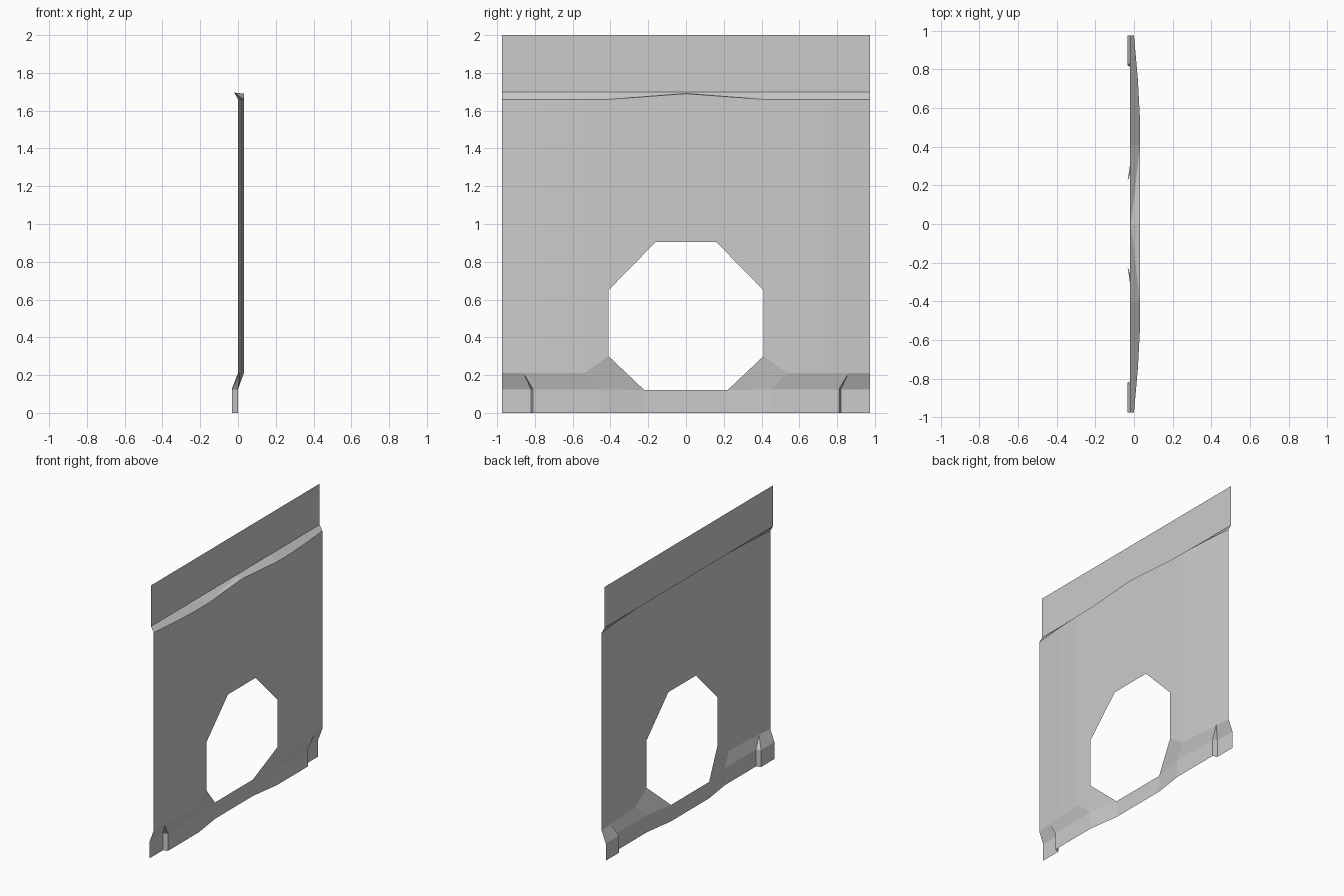
import bpy
import bmesh

cube = bpy.data.objects.get("Cube")
if cube:
    bpy.data.objects.remove(cube, do_unlink=True)

grey = bpy.data.materials.new("plain grey")
grey.use_nodes = True
colour = (0.6, 0.6, 0.6, 1)
grey.diffuse_color = colour
grey.node_tree.nodes["Principled BSDF"].inputs["Base Color"].default_value = colour

SIDE, BACK, FRONT = 0.975, -0.033, 0.031
TOP, SHOULDER, BEND, LIP = 2.0, 1.66, 0.21, 0.125


def bow(y):
    """Depth of the gently bowed panel at a distance from its middle."""
    if y > 0.75:
        return 0.02 * (SIDE - y) / (SIDE - 0.75)
    return min(FRONT, 0.02 + (FRONT - 0.02) * (0.75 - y) / 0.21)


def on_panel(y, z):
    return (bow(y), y, z)


def row(z, *ys):
    return [on_panel(y, z) for y in ys]


def drop(points):
    """Quads from a polyline straight down to the ground."""
    return [[a, b, (b[0], b[1], 0), (a[0], a[1], 0)]
            for a, b in zip(points, points[1:])]


def make_part(name, faces):
    """One half of a sheet, mirrored across the middle."""
    bm = bmesh.new()
    for face in faces:
        bm.faces.new([bm.verts.new(p) for p in face])
    bmesh.ops.remove_doubles(bm, verts=bm.verts[:], dist=0.0001)
    bmesh.ops.recalc_face_normals(bm, faces=bm.faces[:])
    if sum(f.normal.x * f.calc_area() for f in bm.faces) < 0:
        bmesh.ops.reverse_faces(bm, faces=bm.faces[:])
    mesh = bpy.data.meshes.new(name)
    bm.to_mesh(mesh)
    bm.free()
    mesh.materials.append(grey)
    obj = bpy.data.objects.new(name, mesh)
    bpy.context.collection.objects.link(obj)
    mirror = obj.modifiers.new("mirror", "MIRROR")
    mirror.use_axis = (False, True, False)
    return obj


# Shared edges
t_side, t_outer, t_inner, t_mid = row(SHOULDER, SIDE, 0.75, 0.54, 0.41)
t_crown = on_panel(0, 1.69)
b_side, b_step, b_outer, b_inner = row(BEND, SIDE, 0.86, 0.75, 0.54)
hole_top, hole_mid = on_panel(0.16, 0.905), on_panel(0, 0.905)
hole_high, hole_low = on_panel(0.41, 0.65), on_panel(0.41, 0.3)

# Main panel around the eight-sided opening
make_part("main_panel", [
    [t_side, t_outer, b_outer, b_step, b_side],
    [t_outer, t_inner, b_inner, b_outer],
    [t_inner, t_mid, hole_high, hole_low, b_inner],
    [t_mid, t_crown, hole_mid, hole_top, hole_high],
])

# Sloping ledge with a raised flat crown in the middle
u_side, u_mid, u_centre = [(-0.022, y, 1.7) for y in (SIDE, 0.41, 0)]
crease = (-0.015, 0, 1.695)
make_part("shoulder_ledge", [
    [t_side, t_outer, t_inner, t_mid, u_mid, u_side],
    [t_mid, crease, u_centre, u_mid],
    [t_mid, t_crown, crease],
])

# Flat upright flange
make_part("top_flange", [
    [u_side, u_mid, u_centre, (-0.022, 0, TOP), (-0.022, SIDE, TOP)],
])

# Inward bend and stepped lower lip
l_side, l_step = (BACK, SIDE, LIP), (BACK, 0.82, LIP)
m_step, m_inner = (0, 0.81, LIP), (0, 0.45, LIP)
sill_end, sill_mid = (BACK, 0.22, 0.12), (BACK, 0, 0.12)
make_part("lower_bend", [
    [b_side, b_step, l_step, l_side],
    [b_step, m_step, l_step],
    [b_step, b_outer, b_inner, m_inner, m_step],
    [b_inner, hole_low, sill_end, m_inner],
])
make_part("lower_lip", drop([l_side, l_step, m_step, m_inner, sill_end, sill_mid]))
